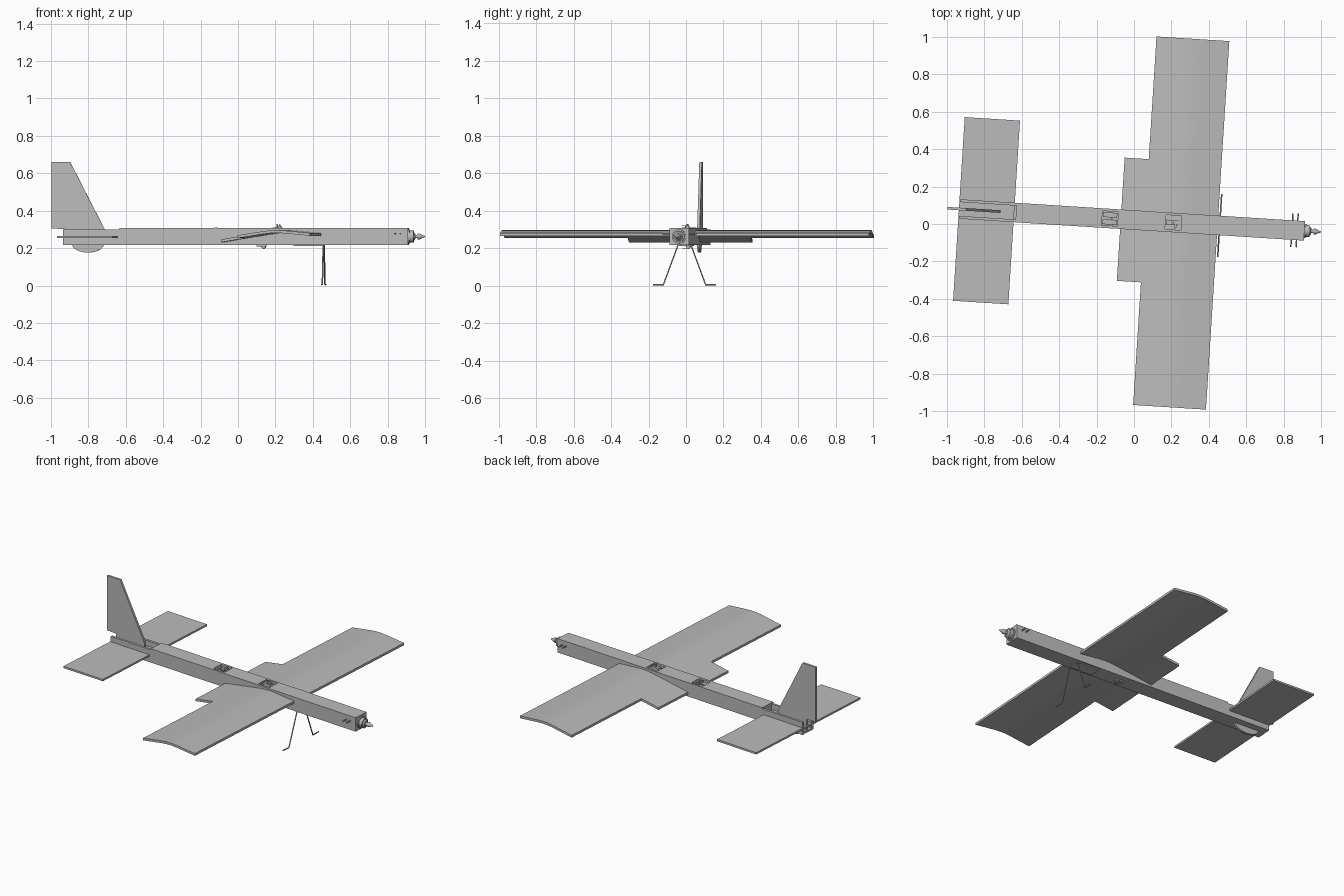
import bpy, bmesh, math
from mathutils import Matrix, Vector

cube = bpy.data.objects.get("Cube")
if cube:
    bpy.data.objects.remove(cube, do_unlink=True)

# One flat grey for the whole aircraft
grey = bpy.data.materials.new("matte_grey")
grey.use_nodes = True
GREY = (0.5, 0.5, 0.5, 1)
grey.diffuse_color = GREY
grey.node_tree.nodes["Principled BSDF"].inputs["Base Color"].default_value = GREY

# The aircraft is built along x, then yawed slightly as a whole
PLACE = Matrix.Translation((0.001, 0.021, 0)) @ Matrix.Rotation(math.radians(-3.63), 4, "Z")
parts = []


def add(name, data):
    ob = bpy.data.objects.new(name, data)
    bpy.context.scene.collection.objects.link(ob)
    data.materials.append(grey)
    ob.matrix_world = PLACE
    parts.append(ob)
    return ob


def finish(name, bm):
    bmesh.ops.recalc_face_normals(bm, faces=bm.faces)
    me = bpy.data.meshes.new(name)
    bm.to_mesh(me)
    bm.free()
    return add(name, me)


def prism(name, outline, y0, y1):
    """Side outline (x, z) extruded across y."""
    bm = bmesh.new()
    face = bm.faces.new([bm.verts.new((x, y0, z)) for x, z in outline])
    new = bmesh.ops.extrude_face_region(bm, geom=[face])["geom"]
    verts = [v for v in new if isinstance(v, bmesh.types.BMVert)]
    bmesh.ops.translate(bm, verts=verts, vec=(0, y1 - y0, 0))
    return finish(name, bm)


def box(name, x, y, z):
    return prism(name, [(x[0], z[0]), (x[1], z[0]), (x[1], z[1]), (x[0], z[1])], *y)


def rod(name, centre, axis, length, r1, r2=None, sides=24):
    bm = bmesh.new()
    turn = Vector((0, 0, 1)).rotation_difference(Vector(axis)).to_matrix().to_4x4()
    bmesh.ops.create_cone(bm, cap_ends=True, segments=sides, radius1=r1,
                          radius2=r1 if r2 is None else r2, depth=length,
                          matrix=Matrix.Translation(centre) @ turn)
    return finish(name, bm)


def cut(target, cutter):
    """Boolean a cutter out of the target and discard it."""
    cutter.hide_render = True
    mod = target.modifiers.new("opening", "BOOLEAN")
    mod.operation, mod.solver, mod.object = "DIFFERENCE", "EXACT", cutter
    bpy.context.view_layer.objects.active = target
    bpy.ops.object.modifier_apply(modifier=mod.name)
    parts.remove(cutter)
    bpy.data.objects.remove(cutter, do_unlink=True)


def servo(name, x, y, top, up=1):
    """Small actuator: case, mounting tabs, output boss and arm."""
    def z(a, b):
        return sorted((top + up * a, top + up * b))
    box(name + "_case", (x - 0.026, x + 0.026), (y - 0.013, y + 0.013), z(-0.028, 0))
    box(name + "_tabs", (x - 0.038, x + 0.038), (y - 0.013, y + 0.013), z(-0.012, -0.008))
    rod(name + "_boss", (x + 0.012, y, top + up * 0.004), (0, 0, 1), 0.008, 0.011)
    rod(name + "_shaft", (x + 0.012, y, top + up * 0.01), (0, 0, 1), 0.01, 0.004, sides=12)
    box(name + "_arm", (x + 0.007, x + 0.017), (y - 0.03, y + 0.008), z(0.009, 0.013))


# Fuselage with service openings
LOW, HIGH, HALF = 0.218, 0.308, 0.052
fuselage = box("fuselage", (-0.633, 0.912), (-HALF, HALF), (LOW, HIGH))
for x in (-0.13, 0.21):
    cut(fuselage, box("opening_cutter", (x - 0.042, x + 0.042), (-0.038, 0.038), (HIGH - 0.03, HIGH + 0.05)))

# Open rear channel
box("tail_floor", (-0.935, -0.633), (-HALF, HALF), (LOW, LOW + 0.012))
for side, label in ((1, "left"), (-1, "right")):
    y = sorted((side * HALF, side * (HALF - 0.015)))
    box(label + "_tail_wall", (-0.935, -0.633), y, (LOW, 0.3))

# Cambered main wing with a deeper centre section
THICK = 0.015
camber = [(0.057, 0.268), (0.2, 0.291), (0.235, 0.295), (0.27, 0.296), (0.31, 0.294), (0.447, 0.281)]


def sheet(top):
    return top + [(x, z - THICK) for x, z in reversed(top)]


prism("main_wing", sheet(camber), -0.987, 0.987)
prism("wing_centre_extension", sheet([(-0.072, 0.246), camber[0]]), -0.33, 0.33)

# Tailplane, fin and rounded ventral skid
box("tailplane", (-0.939, -0.643), (-0.492, 0.492), (0.253, 0.265))
prism("fin", [(-1, 0.66), (-0.9, 0.66), (-0.715, 0.3), (-0.715, 0.225),
              (-0.93, 0.225), (-0.93, 0.302), (-1, 0.305)], -0.007, 0.007)
arc = [(-0.805 + 0.085 * math.cos(a), LOW + 0.004 - 0.046 * math.sin(a))
       for a in (math.pi * i / 16 for i in range(17))]
prism("ventral_skid", arc, -0.007, 0.007)

# Wire landing gear
box("gear_mount", (0.3, 0.46), (-0.04, 0.04), (0.212, LOW))
wire = bpy.data.curves.new("landing_gear", "CURVE")
wire.dimensions = "3D"
wire.bevel_depth, wire.bevel_resolution, wire.use_fill_caps = 0.004, 2, True
leg = [(0.168, 0.005), (0.113, 0.005), (0.035, 0.216)]
path = [(-y, z) for y, z in leg] + leg[::-1]
spline = wire.splines.new("POLY")
spline.points.add(len(path) - 1)
for point, (y, z) in zip(spline.points, path):
    point.co = (0.458, y, z, 1)
add("landing_gear", wire)

# Motor, shaft and spinner
AXIS = (1, 0, 0)
MZ = 0.262
rod("motor_plate", (0.916, 0, MZ), AXIS, 0.008, 0.038)
rod("motor_can", (0.93, 0, MZ), AXIS, 0.022, 0.031)
rod("motor_cap", (0.944, 0, MZ), AXIS, 0.008, 0.025, 0.016)
rod("propeller_collar", (0.955, 0, MZ), AXIS, 0.016, 0.009)
rod("spinner_base", (0.967, 0, MZ), AXIS, 0.01, 0.015)
rod("spinner", (0.987, 0, MZ), AXIS, 0.03, 0.015, 0.002)

# Cross pins through the nose
for i, x in enumerate((0.845, 0.873)):
    rod(f"nose_pin_{i + 1}", (x, 0, 0.278), (0, 1, 0), 0.18, 0.004, sides=10)

# Actuators in the openings and under the belly
servo("rear_left_servo", -0.13, 0.019, HIGH - 0.012)
servo("rear_right_servo", -0.13, -0.019, HIGH - 0.012)
servo("wing_servo", 0.21, 0, HIGH + 0.003)
box("wing_servo_arm_link", (0.205, 0.213), (-0.004, 0.004), (HIGH, 0.328))
servo("belly_servo", 0.125, 0, 0.21, -1)

# Smooth the curved parts and keep the corners crisp
bpy.ops.object.select_all(action="DESELECT")
for ob in parts:
    if ob.type == "MESH":
        ob.select_set(True)
        bpy.context.view_layer.objects.active = ob
bpy.ops.object.shade_smooth_by_angle(angle=math.radians(30))
